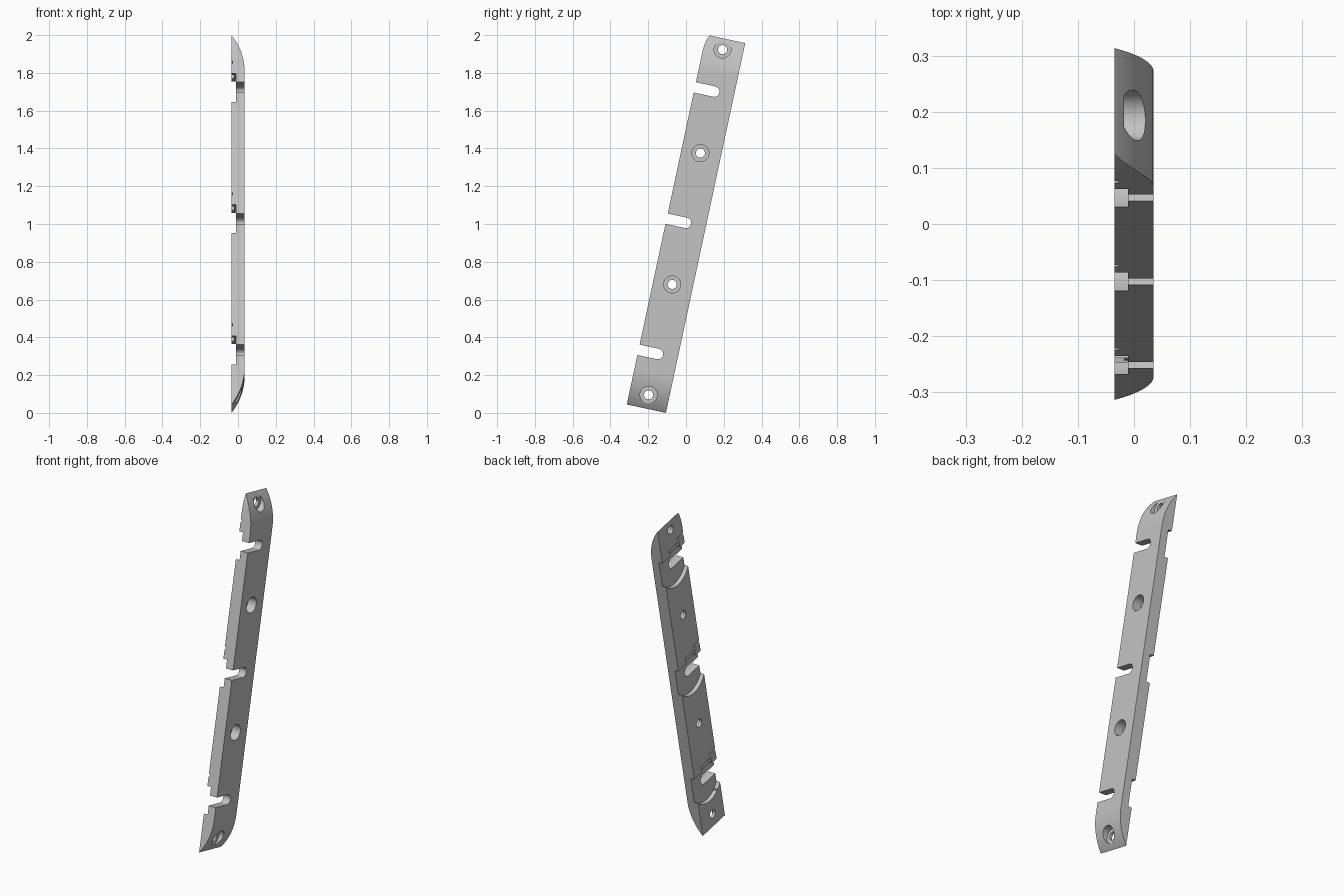
import bpy, bmesh, math
from mathutils import Matrix

default = bpy.data.objects.get("Cube")
if default:
    bpy.data.objects.remove(default, do_unlink=True)

HALF_L, HALF_W, HALF_T = 1.001, 0.106, 0.035
TILT = math.radians(12.1)

grey = bpy.data.materials.new("plain grey")
grey.use_nodes = True
COLOUR = (0.55, 0.55, 0.55, 1)
grey.diffuse_color = COLOUR
grey.node_tree.nodes["Principled BSDF"].inputs["Base Color"].default_value = COLOUR


def prism(name, points, offset):
    """Extrude a closed loop of 3D points by an offset vector."""
    bm = bmesh.new()
    face = bm.faces.new([bm.verts.new(p) for p in points])
    moved = bmesh.ops.extrude_face_region(bm, geom=[face])["geom"]
    bmesh.ops.translate(bm, vec=offset,
                        verts=[g for g in moved if isinstance(g, bmesh.types.BMVert)])
    bmesh.ops.recalc_face_normals(bm, faces=bm.faces)
    mesh = bpy.data.meshes.new(name)
    bm.to_mesh(mesh)
    bm.free()
    mesh.materials.append(grey)
    obj = bpy.data.objects.new(name, mesh)
    bpy.context.collection.objects.link(obj)
    return obj


def arc(cu, cv, r, start, end, n):
    return [(cu + r * math.cos(math.radians(start + (end - start) * i / n)),
             cv + r * math.sin(math.radians(start + (end - start) * i / n)))
            for i in range(n + 1)]


# Bar: flat inner face, outer face curving down to a sharp edge at both ends
RUN = 0.2
R = (RUN ** 2 + (2 * HALF_T) ** 2) / (4 * HALF_T)
sweep = math.degrees(math.asin(RUN / R))
top_curve = arc(HALF_T - R, HALF_L - RUN, R, 0, sweep, 16)
profile = top_curve + [(x, -v) for x, v in reversed(top_curve)]
bar = prism("mounting_bar", [(x, -HALF_W, v) for x, v in profile], (0, 2 * HALF_W, 0))

cutters = []


def cut(name, outline, x0=-0.1, x1=0.1):
    obj = prism(name, [(x0, u, v) for u, v in outline], (x1 - x0, 0, 0))
    obj.hide_render = True
    cutters.append(obj)


def box(u0, u1, v0, v1):
    return [(u0, v0), (u1, v0), (u1, v1), (u0, v1)]


# Softened upper corner
cut("corner_cutter", [(-0.107, 0.91), (-0.102, 0.955), (-0.096, 0.98),
                      (-0.086, 1.003), (-0.08, 1.05), (-0.2, 1.05), (-0.2, 0.91)])

# Counterbored screw holes
for v in (0.942, 0.382, -0.329, -0.927):
    cut("screw_hole_cutter", arc(-0.004, v, 0.024, 0, 350, 35))
    cut("counterbore_cutter", arc(-0.004, v, 0.045, 0, 350, 35), x0=-0.018)

# Slots, each with a round-bottomed recess, pocket and small groove inside
for v in (0.716, 0.005, -0.705):
    cut("slot_cutter", [(-0.2, v + 0.028), (-0.2, v - 0.028)]
        + arc(-0.001, v, 0.028, -90, 90, 14))
    bowl = arc(0, v, 0.132, 180 + 36, 360 - 36, 24)
    cut("recess_cutter", [(-0.15, v + 0.076), (-0.15, bowl[0][1])] + bowl
        + [(0.15, bowl[-1][1]), (0.15, v + 0.076)], x1=-0.011)
    cut("pocket_cutter", box(-0.06, 0.03, v + 0.06, v + 0.115), x1=-0.02)
    cut("groove_cutter", box(-0.15, -0.05, v + 0.128, v + 0.142)
        + [(-0.15, v + 0.135)], x1=-0.028)

# Bake the cuts, then discard the cutters
for c in cutters:
    mod = bar.modifiers.new(c.name, "BOOLEAN")
    mod.operation = "DIFFERENCE"
    mod.solver = "EXACT"
    mod.object = c
bpy.context.view_layer.update()
baked = bpy.data.meshes.new_from_object(
    bar.evaluated_get(bpy.context.evaluated_depsgraph_get()))
bar.modifiers.clear()
bar.data = baked
for c in cutters:
    bpy.data.objects.remove(c, do_unlink=True)

# Lean the bar back and stand it on the floor
baked.transform(Matrix.Translation((0, 0, 1.001)) @ Matrix.Rotation(-TILT, 4, "X"))
low = min(p.co.z for p in baked.vertices)
baked.transform(Matrix.Translation((0, 0, -low)))

bpy.ops.object.select_all(action="DESELECT")
bar.select_set(True)
bpy.context.view_layer.objects.active = bar
bpy.ops.object.shade_smooth_by_angle(angle=math.radians(25))
